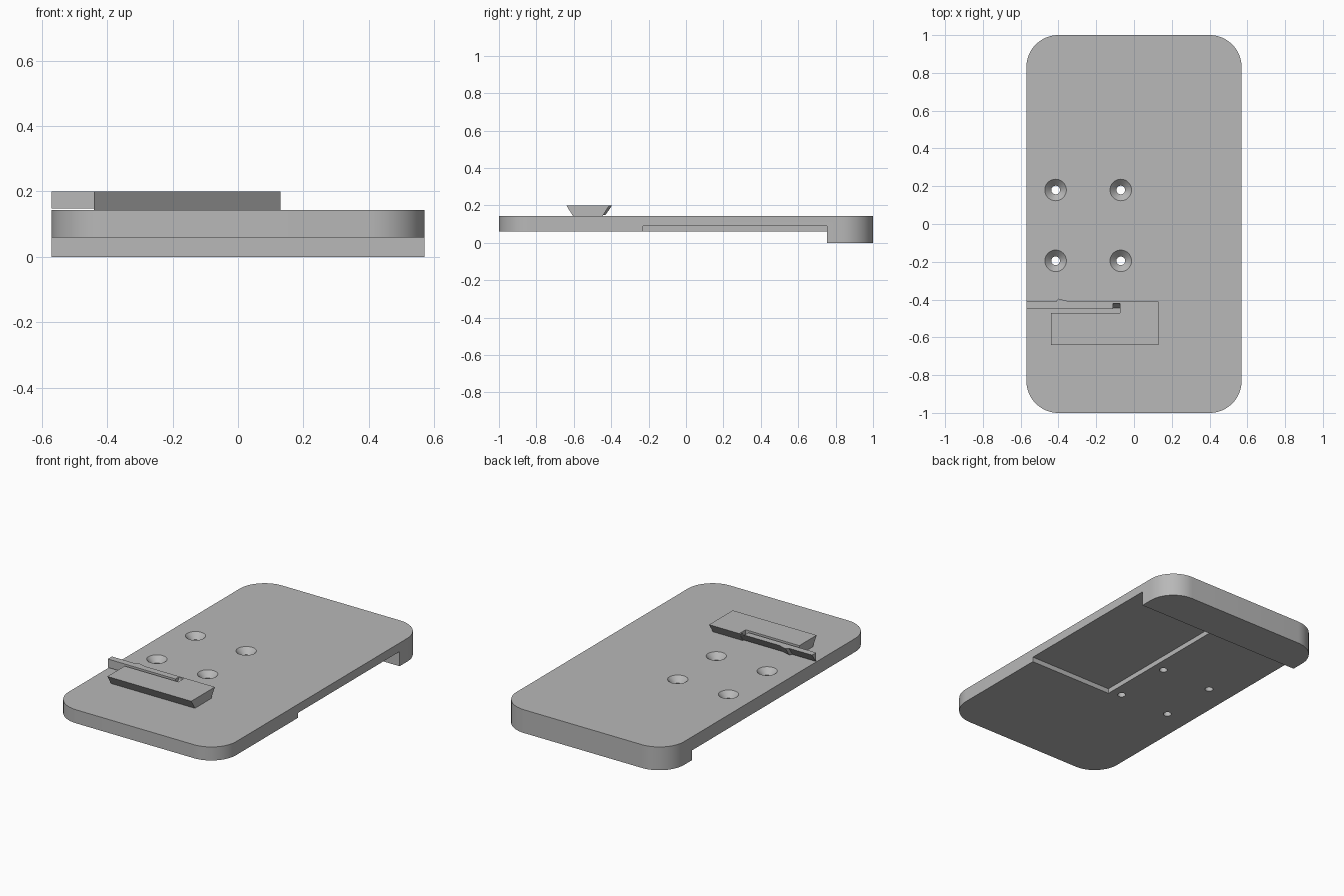
import bpy
import bmesh
import math

cube = bpy.data.objects.get("Cube")
if cube:
    bpy.data.objects.remove(cube, do_unlink=True)

grey = bpy.data.materials.new("mid grey")
grey.use_nodes = True
colour = (0.48, 0.48, 0.48, 1)
grey.diffuse_color = colour
grey.node_tree.nodes["Principled BSDF"].inputs["Base Color"].default_value = colour

HALF_X, TOP, UNDER, RAIL_TOP = 0.57, 0.143, 0.06, 0.2


def loft(name, low, high, z0, z1):
    """Solid between two matching outlines at heights z0 and z1."""
    bm = bmesh.new()
    a = [bm.verts.new((x, y, z0)) for x, y in low]
    b = [bm.verts.new((x, y, z1)) for x, y in high]
    bm.faces.new(a)
    bm.faces.new(b)
    for i in range(len(a)):
        j = (i + 1) % len(a)
        bm.faces.new((a[i], a[j], b[j], b[i]))
    bmesh.ops.recalc_face_normals(bm, faces=bm.faces)
    return finish(name, bm)


def finish(name, bm):
    mesh = bpy.data.meshes.new(name)
    bm.to_mesh(mesh)
    bm.free()
    mesh.materials.append(grey)
    obj = bpy.data.objects.new(name, mesh)
    bpy.context.collection.objects.link(obj)
    return obj


def box(name, x0, x1, y0, y1, z0, z1):
    outline = [(x0, y0), (x1, y0), (x1, y1), (x0, y1)]
    return loft(name, outline, outline, z0, z1)


def circle(x, y, r, n=48):
    return [(x + r * math.cos(math.tau * i / n), y + r * math.sin(math.tau * i / n))
            for i in range(n)]


def cut(target, cutter):
    cutter.hide_render = True
    mod = target.modifiers.new("cut", "BOOLEAN")
    mod.operation = "DIFFERENCE"
    mod.solver = "EXACT"
    mod.object = cutter
    bpy.context.view_layer.update()
    graph = bpy.context.evaluated_depsgraph_get()
    mesh = bpy.data.meshes.new_from_object(target.evaluated_get(graph))
    target.modifiers.clear()
    target.data = mesh
    bpy.data.objects.remove(cutter, do_unlink=True)


# Rounded plate, full height
radius, steps = 0.17, 16
outline = []
for k, (sx, sy) in enumerate([(1, 1), (-1, 1), (-1, -1), (1, -1)]):
    for i in range(steps + 1):
        t = math.pi / 2 * (k + i / steps)
        outline.append((sx * (HALF_X - radius) + radius * math.cos(t),
                        sy * (1 - radius) + radius * math.sin(t)))
plate = loft("base_plate", outline, outline, 0, TOP)

# Underside: leave a lip at the back, and a shallow recess open to one side
cut(plate, box("lip_cutter", -1, 1, -2, 0.755, -0.1, UNDER))
cut(plate, box("recess_cutter", 0, 1, -0.23, 0.755, UNDER - 0.05, 0.09))

# Four countersunk screw holes
for x in (-0.415, -0.07):
    for y in (-0.195, 0.18):
        cut(plate, loft("bore_cutter", circle(x, y, 0.023), circle(x, y, 0.023),
                        0, RAIL_TOP))
        cut(plate, loft("sink_cutter", circle(x, y, 0.023), circle(x, y, 0.067),
                        TOP - 0.034, TOP + 0.01))

# Dovetail rail with a stepped back where the latch sits
lean = 0.036


def rail_outline(front, back):
    return [(-0.44, front), (0.13, front), (0.13, back), (-0.075, back),
            (-0.075, -0.472), (-0.44, -0.472)]


rail = loft("dovetail_rail", rail_outline(-0.64 + lean, -0.41 - lean),
            rail_outline(-0.64, -0.41), TOP, RAIL_TOP)

# Springy latch arm with a catch on its sloping back
back_edge = [(-0.11, -0.41), (-0.345, -0.41), (-0.4, -0.395), (-0.412, -0.41),
             (-HALF_X, -0.41)]
inner_edge = [(-HALF_X, -0.45), (-0.11, -0.45)]
arm_low = [(x, y - lean) for x, y in back_edge]
latch = loft("latch_arm", arm_low + inner_edge, back_edge + inner_edge,
             0.148, RAIL_TOP)

# Thin hinge joining the latch to the rail
hinge = loft("latch_hinge",
             [(-0.11, -0.421), (-0.075, -0.421), (-0.075, -0.419), (-0.11, -0.419)],
             [(-0.11, -0.42), (-0.075, -0.42), (-0.075, -0.41), (-0.11, -0.41)],
             0.186, RAIL_TOP)
bm = bmesh.new()
bm.faces.new([bm.verts.new(p) for p in (
    (-0.11, -0.446, 0.148), (-0.11, -0.42, 0.186),
    (-0.075, -0.42, 0.186), (-0.075, -0.446, 0.148))])
bm.normal_update()
if bm.faces[:][0].normal.z > 0:
    bmesh.ops.reverse_faces(bm, faces=bm.faces)
web = finish("hinge_web", bm)

# Smooth the rounded walls, keep edges sharp
bpy.ops.object.select_all(action="DESELECT")
plate.select_set(True)
bpy.context.view_layer.objects.active = plate
bpy.ops.object.shade_smooth_by_angle(angle=math.radians(30))
